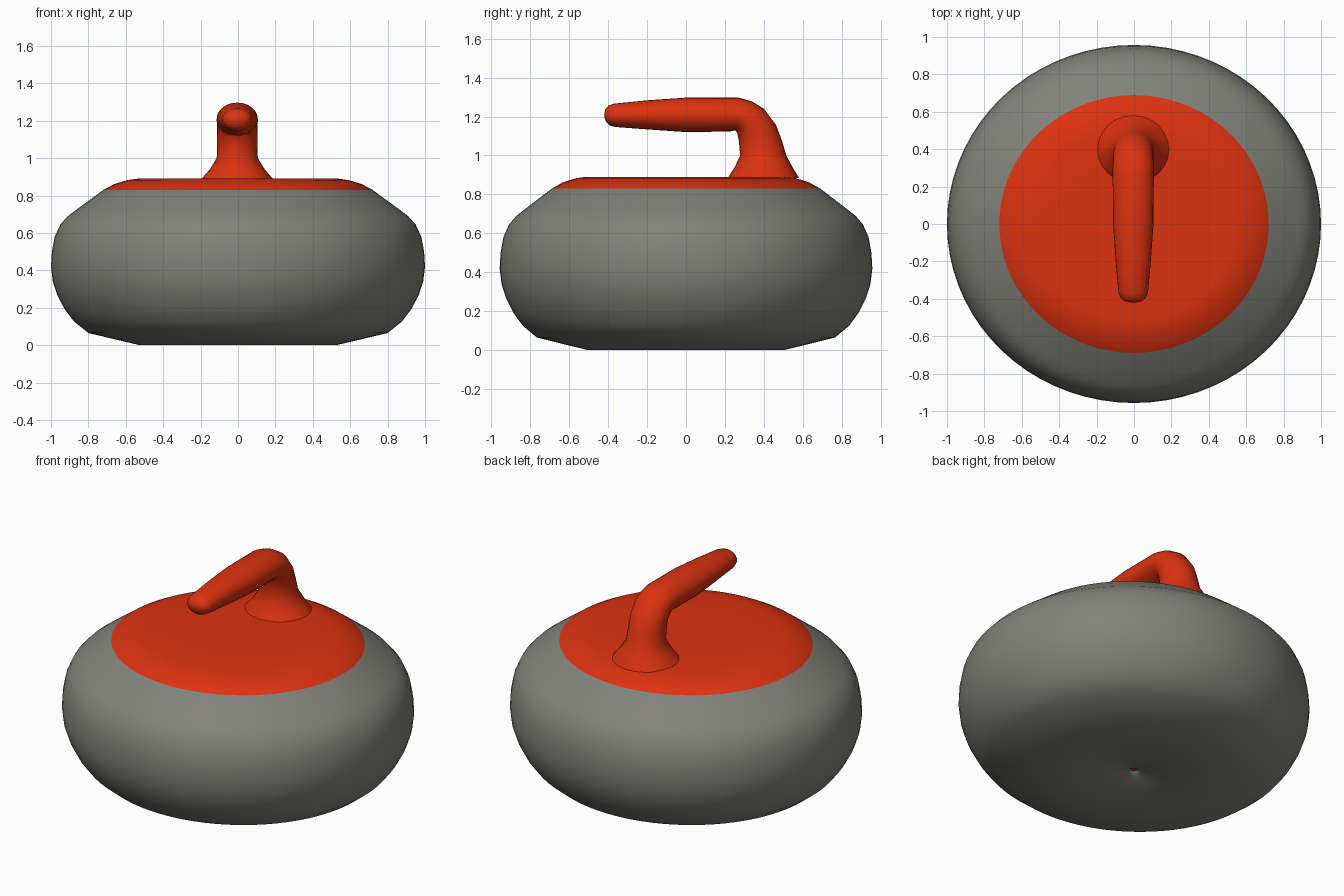
import bpy, bmesh, math
from mathutils import Vector

if "Cube" in bpy.data.objects:
    bpy.data.objects.remove(bpy.data.objects["Cube"])


def material(name, rgb):
    m = bpy.data.materials.new(name)
    m.diffuse_color = (*rgb, 1)
    m.use_nodes = True
    m.node_tree.nodes["Principled BSDF"].inputs["Base Color"].default_value = m.diffuse_color
    return m


GREY = material("granite grey", (0.225, 0.225, 0.2))
RED = material("handle red", (0.72, 0.032, 0.005))


def loft(name, rings, mats, rule=None, cap_start=True, cap_end=True):
    """Skin a list of point rings into one smooth object."""
    bm = bmesh.new()
    loops = [[bm.verts.new(p) for p in ring] for ring in rings]
    n = len(loops[0])
    for a, b in zip(loops, loops[1:]):
        for i in range(n):
            j = (i + 1) % n
            bm.faces.new((a[i], a[j], b[j], b[i]))
    if cap_start:
        bm.faces.new(loops[0][::-1])
    if cap_end:
        bm.faces.new(loops[-1])
    bmesh.ops.recalc_face_normals(bm, faces=bm.faces)
    if rule:
        for f in bm.faces:
            f.material_index = rule(f.calc_center_median())
    me = bpy.data.meshes.new(name)
    bm.to_mesh(me)
    bm.free()
    for m in mats:
        me.materials.append(m)
    ob = bpy.data.objects.new(name, me)
    bpy.context.collection.objects.link(ob)
    bpy.ops.object.select_all(action='DESELECT')
    ob.select_set(True)
    bpy.context.view_layer.objects.active = ob
    bpy.ops.object.shade_smooth_by_angle(angle=math.radians(45))
    return ob


# Stone: slightly oval lathe with a small recess under the base
SIDES = 72
Y_SCALE = 0.957
profile = [(0.02, 0.02), (0.025, 0.015), (0.045, 0.0), (0.525, 0.0), (0.8, 0.065),
           (0.875, 0.125), (0.925, 0.19), (0.965, 0.265), (0.99, 0.34),
           (1.0, 0.42), (0.995, 0.5), (0.98, 0.58), (0.95, 0.645),
           (0.91, 0.69), (0.87, 0.72), (0.72, 0.83), (0.66, 0.862),
           (0.59, 0.883), (0.54, 0.89), (0.3, 0.89), (0.02, 0.89)]


def circle(r, z):
    return [(r * math.cos(2 * math.pi * i / SIDES),
             Y_SCALE * r * math.sin(2 * math.pi * i / SIDES), z)
            for i in range(SIDES)]


def stone_colour(c):
    under_recess = c.z > 0.019 and c.xy.length < 0.01
    return 1 if c.z > 0.83 or (under_recess and c.z < 0.1) else 0


loft("stone", [circle(r, z) for r, z in profile], [GREY, RED], stone_colour)

# Handle: oval sections given by inner (y, z), outer (y, z) and half width
sections = [((0.215, 0.885), (0.58, 0.885), 0.195),
            ((0.25, 0.94), (0.547, 0.94), 0.147),
            ((0.278, 1.0), (0.515, 1.0), 0.11),
            ((0.272, 1.07), (0.493, 1.075), 0.107),
            ((0.263, 1.115), (0.463, 1.155), 0.108),
            ((0.255, 1.127), (0.4, 1.24), 0.109),
            ((0.245, 1.127), (0.34, 1.277), 0.11),
            ((0.225, 1.123), (0.27, 1.297), 0.11),
            ((0.0, 1.12), (0.0, 1.297), 0.108),
            ((-0.2, 1.134), (-0.2, 1.283), 0.094),
            ((-0.36, 1.146), (-0.37, 1.266), 0.079),
            ((-0.39, 1.153), (-0.4, 1.255), 0.068),
            ((-0.41, 1.172), (-0.415, 1.236), 0.045),
            ((-0.419, 1.195), (-0.42, 1.213), 0.012)]


def oval(inner, outer, half_width, n=24):
    a, b = Vector((0, *inner)), Vector((0, *outer))
    mid, half = (a + b) / 2, (b - a) / 2
    return [mid + half * math.cos(2 * math.pi * i / n)
            + Vector((half_width * math.sin(2 * math.pi * i / n) - 0.004, 0, 0))
            for i in range(n)]


loft("handle", [oval(*s) for s in sections], [RED])
